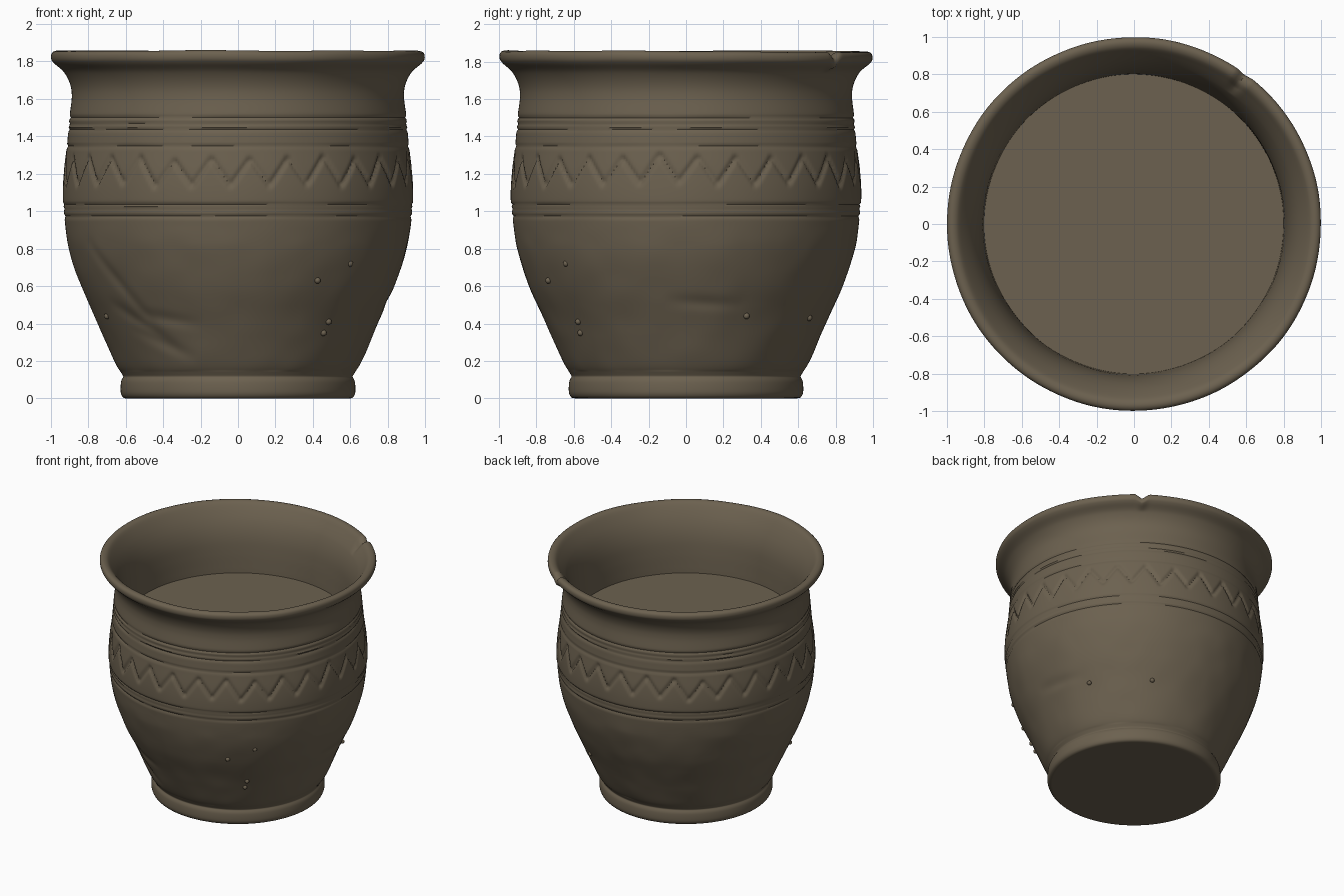
import bpy, bmesh, math
from mathutils import Vector, noise

if "Cube" in bpy.data.objects:
    bpy.data.objects.remove(bpy.data.objects["Cube"], do_unlink=True)

clay = bpy.data.materials.new("brown clay")
clay.use_nodes = True
colour = (0.15, 0.12, 0.079, 1)
clay.diffuse_color = colour
bsdf = clay.node_tree.nodes["Principled BSDF"]
bsdf.inputs["Base Color"].default_value = colour
bsdf.inputs["Roughness"].default_value = 0.9

TEETH = 28
STEPS = TEETH * 14


def finish(bm, name, angle=50):
    bmesh.ops.recalc_face_normals(bm, faces=bm.faces)
    mesh = bpy.data.meshes.new(name)
    bm.to_mesh(mesh)
    bm.free()
    mesh.materials.append(clay)
    obj = bpy.data.objects.new(name, mesh)
    bpy.context.collection.objects.link(obj)
    bpy.ops.object.select_all(action='DESELECT')
    obj.select_set(True)
    bpy.context.view_layer.objects.active = obj
    bpy.ops.object.shade_smooth_by_angle(angle=math.radians(angle))
    return obj


def smooth_profile(keys, spacing):
    """Catmull-Rom curve through (radius, height) points."""
    pts = [Vector(k) for k in keys]
    pts = [pts[0]] + pts + [pts[-1]]
    out = []
    for a, b, c, d in zip(pts, pts[1:], pts[2:], pts[3:]):
        n = max(2, round((c - b).length / spacing))
        for i in range(n):
            t = i / n
            out.append(0.5 * (2 * b + (c - a) * t + (2 * a - 5 * b + 4 * c - d) * t ** 2
                              + (3 * b - a - 3 * c + d) * t ** 3))
    return out + [pts[-1]]


def dip(distance, width):
    return math.exp(-(distance / width) ** 2)


# Wall section: foot, belly, neck, rolled rim, flared lip, then steeply down the inside
profile = smooth_profile([
    (.59, 0), (.612, .004), (.625, .025), (.627, .06), (.623, .095), (.614, .112),
    (.613, .12), (.625, .14), (.66, .2), (.748, .4), (.838, .6), (.902, .8), (.931, 1),
    (.937, 1.1), (.93, 1.22), (.912, 1.36), (.9, 1.5), (.887, 1.61), (.896, 1.68),
    (.93, 1.745), (.98, 1.79), (.997, 1.815), (.995, 1.845), (.975, 1.858), (.945, 1.851),
    (.913, 1.815), (.872, 1.75), (.841, 1.68), (.82, 1.6), (.808, 1.5), (.802, 1.4),
    (.8, 1.35), (.798, 1.3)], 0.0105)

bm = bmesh.new()
verts = [bm.verts.new((p.x, 0, p.y)) for p in profile]
edges = [bm.edges.new(pair) for pair in zip(verts, verts[1:])]
bmesh.ops.spin(bm, geom=verts + edges, cent=(0, 0, 0), axis=(0, 0, 1),
               angle=math.tau, steps=STEPS, use_merge=True)
bmesh.ops.remove_doubles(bm, verts=bm.verts, dist=0.0005)

ring_lines = (1.5, 1.465, 1.435, 1.345, 1.035, 1.01, .972)
# Scrapes on the lower wall: start and end as (angle from front in degrees, height)
scrapes = [((-60, .82), (-38, .42)), ((-56, .5), (-30, .3)), ((-48, .36), (-22, .23)),
           ((-42, .45), (-18, .4)), ((85, .52), (110, .5))]
NOTCH = math.radians(53.5)

for v in bm.verts:
    x, y, z = v.co
    r = math.hypot(x, y)
    theta = math.atan2(y, x)
    front = (math.degrees(theta) + 90) % 360
    outside = z < 1.3 or r > .87
    rough = noise.noise(v.co * 3)
    push = 0.003 * rough * min(1, z * 4)

    # Incised rings and zigzag band
    if outside and .93 < z < 1.54:
        for line in ring_lines:
            push -= (.007 + .004 * rough) * dip(z - line - .003 * noise.noise(v.co * 2), .008)
        phase = ((front - 4) / 360 * TEETH) % 1
        wobble = .025 * noise.noise(Vector((x, y, 0)) * 4)
        zig = 1.29 - .29 * min(phase, 1 - phase) + wobble
        push -= .015 * dip((z - zig) * .6, .011)

    # Scrapes and broad dents
    if .15 < z < .92:
        for (a0, z0), (a1, z1) in scrapes:
            start = Vector((0, z0))
            end = Vector((math.radians(a1 - a0) * .8, z1))
            offset = (front - a0 + 180) % 360 - 180
            here = Vector((math.radians(offset) * .8, z))
            along = end - start
            t = max(0, min(1, (here - start).dot(along) / along.length_squared))
            fade = math.sin(math.pi * (.1 + .8 * t))
            push -= .009 * fade * dip((here - start - along * t).length, .035)
        push += .004 * noise.noise(v.co * 6) * min(1, (.92 - z) * 10)

    # Uneven rim, slightly low at the back, with a crack across it
    if z > 1.74:
        lift = min(1, (z - 1.74) / .08)
        cut = max(0, 1 - abs(theta - NOTCH) / .05) * lift
        low = .008 * max(0, math.cos(theta - NOTCH)) ** 2
        z += lift * (.005 * noise.noise(Vector((x, y, 0)) * 2.5) - low) - .035 * cut
        push -= .008 * cut
    k = (r + push) / r
    v.co = (x * k, y * k, z)
finish(bm, "pot_wall")


# Flat discs: underside and inner floor
def disc(name, radius, height):
    bm = bmesh.new()
    bmesh.ops.create_circle(bm, cap_ends=True, segments=128, radius=radius)
    for v in bm.verts:
        v.co.z = height
    return finish(bm, name)


underside = disc("underside", .592, 0)
underside.data.flip_normals()
disc("inner_floor", .803, 1.35)

# Small grit lumps on the wall: angle from front, height
lumps = [(30, .63), (40, .41), (39, .35), (-66, .44), (43, .72), (115, .44), (150, .43)]
bm = bmesh.new()
for degrees, height in lumps:
    radius = next(a.x for a, b in zip(profile, profile[1:]) if a.y <= height < b.y)
    ang = math.radians(degrees - 90)
    made = bmesh.ops.create_icosphere(bm, subdivisions=2, radius=.017)
    bmesh.ops.translate(bm, verts=made["verts"],
                        vec=(radius * math.cos(ang), radius * math.sin(ang), height))
finish(bm, "grit_lumps")
